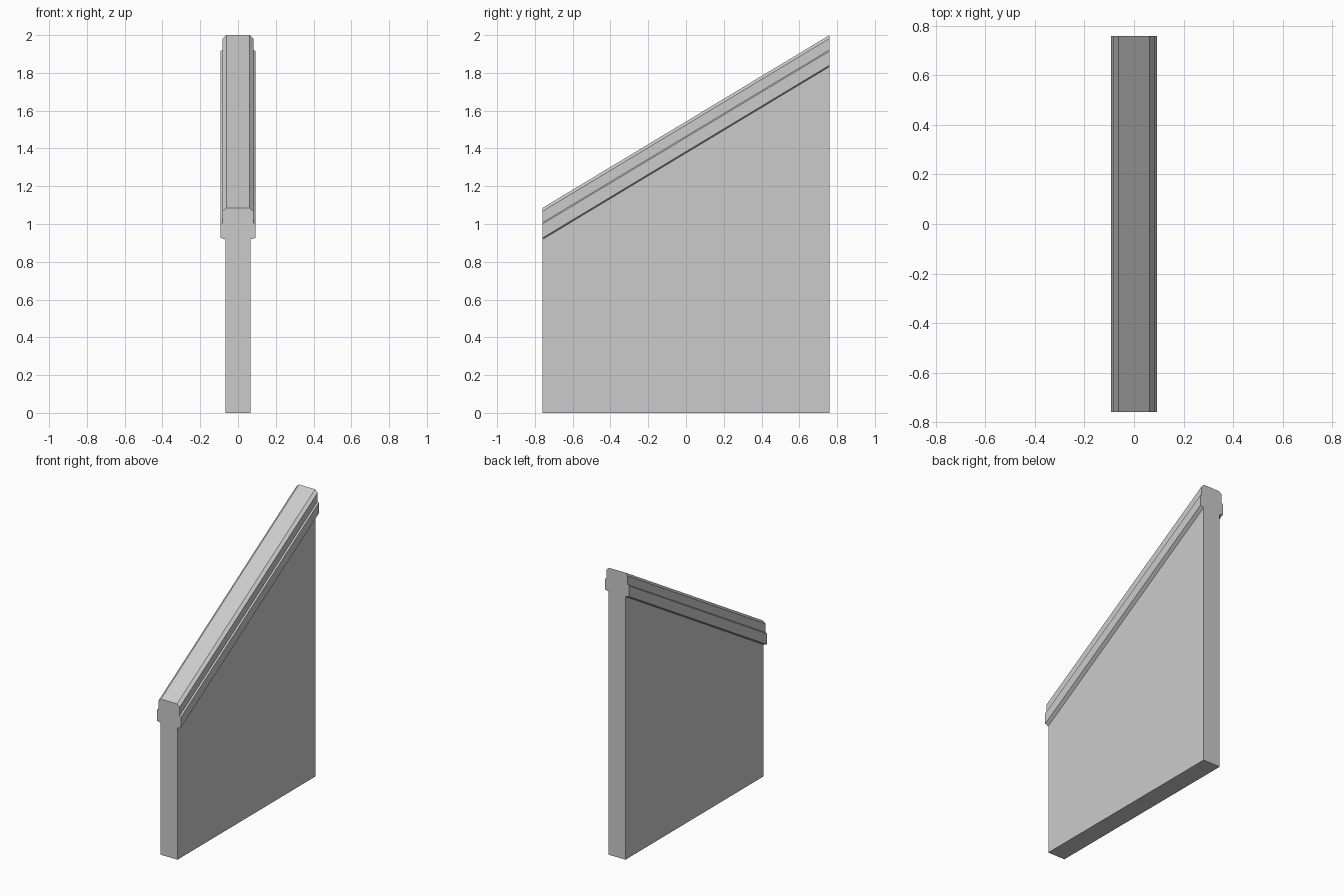
import bpy, bmesh

if "Cube" in bpy.data.objects:
    bpy.data.objects.remove(bpy.data.objects["Cube"])

HALF_LEN = 0.76   # half length along y
RISE = 0.915      # height gained from front to back


def loft(name, half_profile, open_edge):
    """Mirror a half profile (x, z at front, slopes?) and loft it front to back."""
    pts = half_profile + [(-x, z, s) for x, z, s in reversed(half_profile)]
    bm = bmesh.new()
    front = [bm.verts.new((x, -HALF_LEN, z)) for x, z, s in pts]
    back = [bm.verts.new((x, HALF_LEN, z + RISE * s)) for x, z, s in pts]
    n = len(pts)
    for i in range(n):
        if i != open_edge:      # the joint between wall and rail stays open
            j = (i + 1) % n
            bm.faces.new((front[i], front[j], back[j], back[i]))
    bm.faces.new(front)
    bm.faces.new(back[::-1])
    bmesh.ops.recalc_face_normals(bm, faces=bm.faces)
    mesh = bpy.data.meshes.new(name)
    bm.to_mesh(mesh)
    bm.free()
    obj = bpy.data.objects.new(name, mesh)
    bpy.context.collection.objects.link(obj)
    return obj


# Wall panel: level base, sloping top
wall = [(0.066, 0.0, 0), (0.066, 0.918, 1)]
loft("stair_wall", wall, 1)

# Sloping cap rail: underside, wide band, ledge, upper band, chamfered top
rail = [(0.066, 0.918, 1), (0.092, 0.926, 1), (0.092, 1.0, 1),
        (0.082, 1.007, 1), (0.082, 1.067, 1), (0.062, 1.085, 1)]
loft("cap_rail", rail, 2 * len(rail) - 1)
